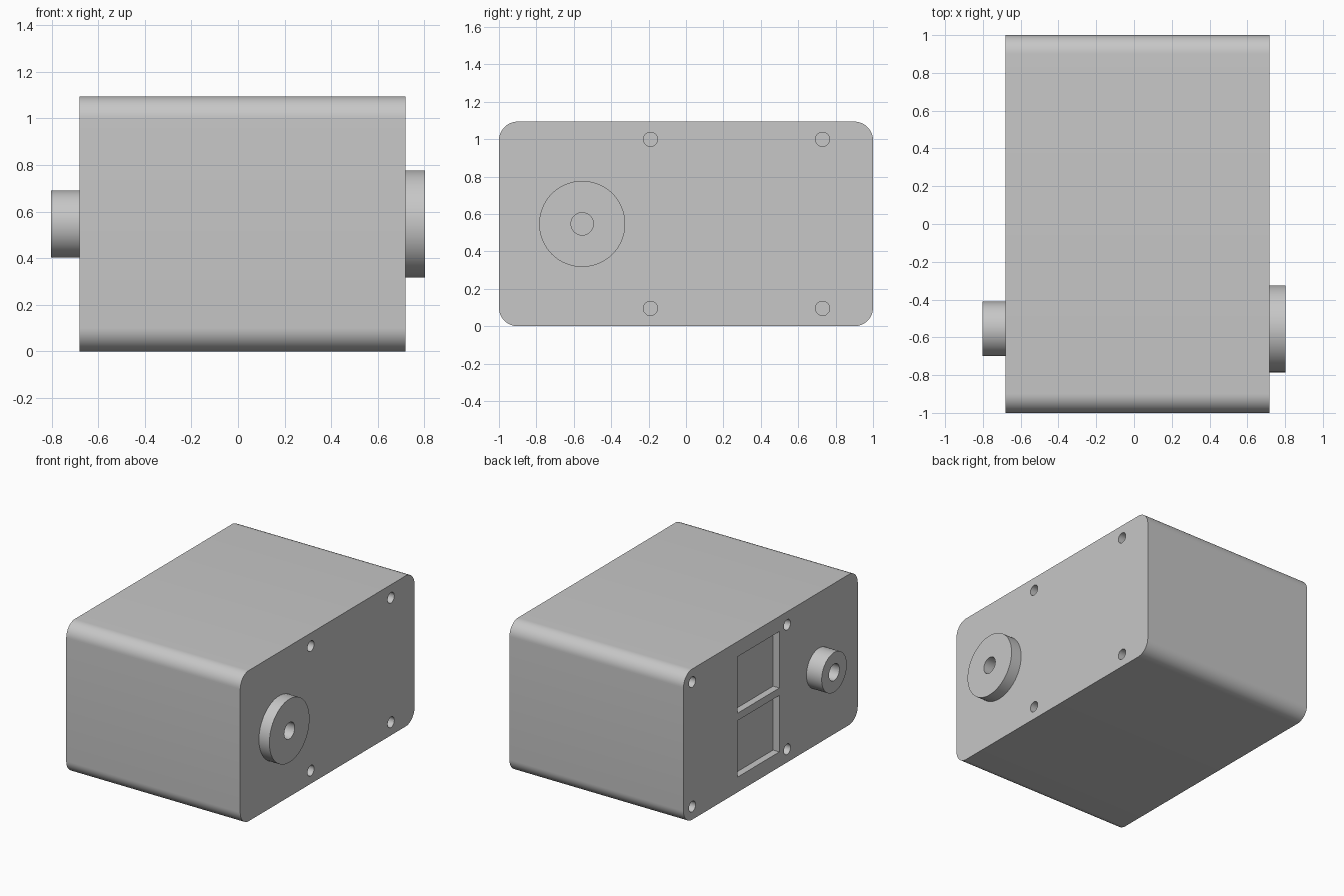
import bpy, bmesh, math
from mathutils import Matrix, Vector

cube = bpy.data.objects.get("Cube")
if cube:
    bpy.data.objects.remove(cube, do_unlink=True)

LEFT, RIGHT = 0.718, -0.68        # side faces of the housing
TIP = 0.802                       # outer ends of both bosses
HEIGHT = 1.094
MID = HEIGHT / 2
SHAFT_Y = -0.555

grey = bpy.data.materials.new("plain_grey")
grey.use_nodes = True
colour = (0.57, 0.57, 0.57, 1)
grey.diffuse_color = colour
grey.node_tree.nodes["Principled BSDF"].inputs["Base Color"].default_value = colour


def finish(name, bm):
    mesh = bpy.data.meshes.new(name)
    bmesh.ops.recalc_face_normals(bm, faces=bm.faces)
    bm.to_mesh(mesh)
    bm.free()
    mesh.materials.append(grey)
    obj = bpy.data.objects.new(name, mesh)
    bpy.context.collection.objects.link(obj)
    return obj


def block(name, low, high, radius=0):
    """Box between two corners, with its edges along x optionally rounded."""
    low, high = Vector(low), Vector(high)
    bm = bmesh.new()
    bmesh.ops.create_cube(bm, size=1, matrix=Matrix.Translation((low + high) / 2)
                          @ Matrix.Diagonal((*(high - low), 1)))
    if radius:
        edges = [e for e in bm.edges
                 if abs(e.verts[0].co.x - e.verts[1].co.x) > 0.1]
        bmesh.ops.bevel(bm, geom=edges, offset=radius, segments=12,
                        profile=0.5, affect='EDGES')
    return finish(name, bm)


def rod(name, x0, x1, y, z, radius, sides=64):
    """Cylinder along x."""
    bm = bmesh.new()
    bmesh.ops.create_cone(bm, cap_ends=True, segments=sides, radius1=radius,
                          radius2=radius, depth=abs(x1 - x0),
                          matrix=Matrix.Translation(((x0 + x1) / 2, y, z))
                          @ Matrix.Rotation(math.pi / 2, 4, 'Y'))
    return finish(name, bm)


def cut(target, cutter):
    mod = target.modifiers.new("cut", 'BOOLEAN')
    mod.operation = 'DIFFERENCE'
    mod.solver = 'EXACT'
    mod.object = cutter
    bpy.context.view_layer.objects.active = target
    bpy.ops.object.modifier_apply(modifier=mod.name)


# Housing and the two shaft bosses
housing = block("housing", (RIGHT, -1, 0), (LEFT, 1, HEIGHT), radius=0.1)
wide_boss = rod("wide_boss", LEFT, TIP, SHAFT_Y, MID, 0.23, 96)
narrow_boss = rod("narrow_boss", RIGHT, -TIP, SHAFT_Y, MID, 0.144)

# Blind shaft bores
for boss, face, side in ((wide_boss, LEFT, 1), (narrow_boss, RIGHT, -1)):
    bore = rod("bore_cutter", face - side * 0.05, side * (TIP + 0.05),
               SHAFT_Y, MID, 0.06, 40)
    cut(boss, bore)
    cut(housing, bore)
    bpy.data.objects.remove(bore)

# Screw holes, four on each side face
cutters = []
for face, side, columns in ((LEFT, 1, (-0.19, 0.73)), (RIGHT, -1, (-0.19, 0.9))):
    for y in columns:
        for z in (MID - 0.452, MID + 0.452):
            cutters.append(rod("screw_cutter", face - side * 0.12,
                               face + side * 0.05, y, z, 0.038, 32))

# Two shallow rectangular pockets, one above the other
for z in (MID - 0.232, MID + 0.232):
    cutters.append(block("pocket_cutter", (RIGHT - 0.05, -0.1, z - 0.205),
                         (RIGHT + 0.05, 0.38, z + 0.205)))

for cutter in cutters:
    cut(housing, cutter)
    bpy.data.objects.remove(cutter)

# Smooth curves, sharp rims
for obj in (housing, wide_boss, narrow_boss):
    bpy.ops.object.select_all(action='DESELECT')
    obj.select_set(True)
    bpy.context.view_layer.objects.active = obj
    bpy.ops.object.shade_smooth_by_angle(angle=math.radians(30))
